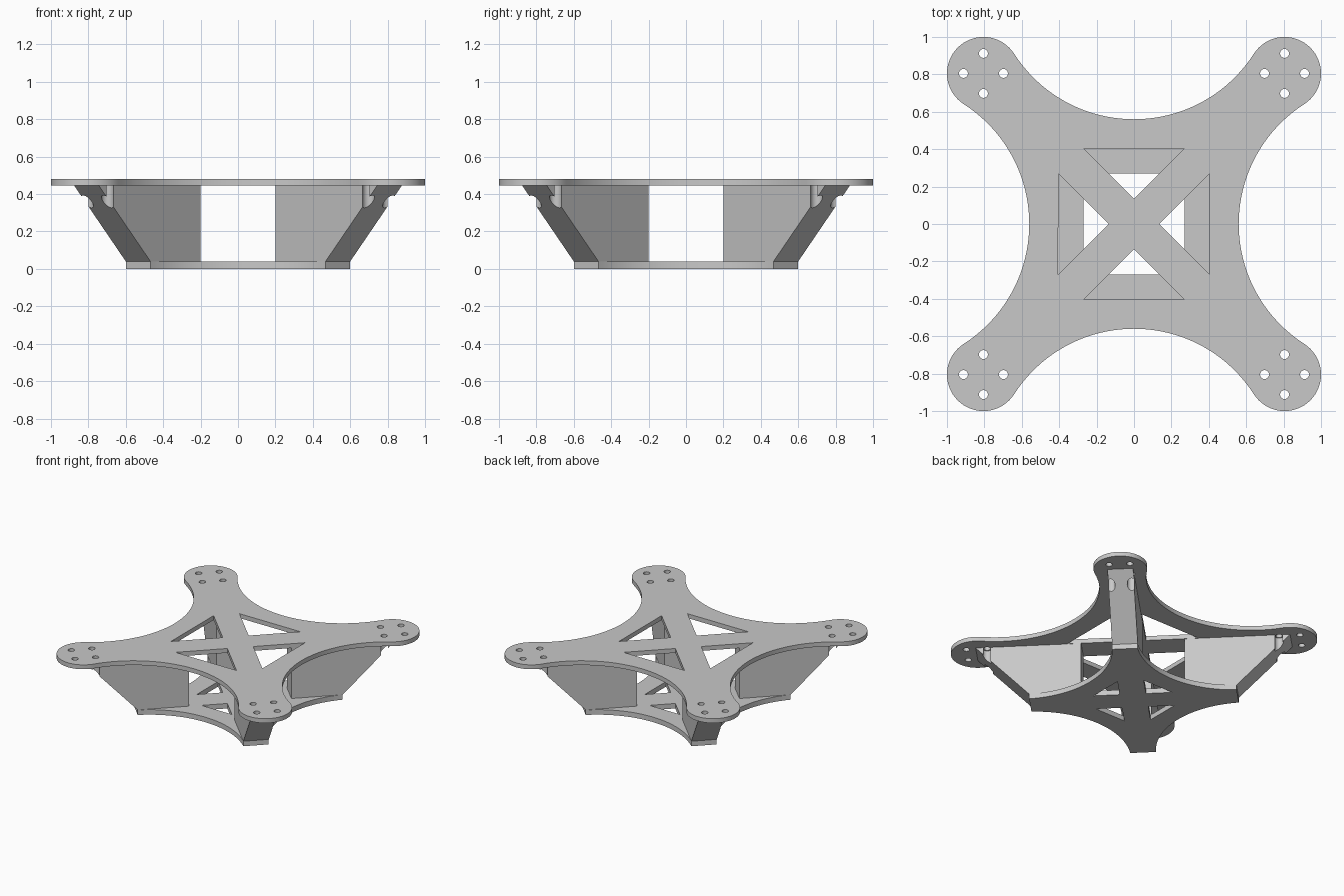
import bpy
import bmesh
from math import cos, sin, atan2, hypot, pi, sqrt
from mathutils import Matrix, Vector

if "Cube" in bpy.data.objects:
    bpy.data.objects.remove(bpy.data.objects["Cube"])

# Main dimensions
PLATE_LOW, LEG_TOP, HEIGHT = 0.04, 0.445, 0.48
LOBE, LOBE_R = 0.805, 0.195        # corner pad centre and radius
WAIST_TOP, WAIST_LOW = 0.56, 0.42  # half width at the middle of each side
STRUT = 0.135                      # strut offset from the diagonal
BOLT, BOLT_R = 0.107, 0.024

grey = bpy.data.materials.new("plain_grey")
grey.use_nodes = True
grey.diffuse_color = (0.58, 0.58, 0.58, 1)
grey.node_tree.nodes["Principled BSDF"].inputs["Base Color"].default_value = grey.diffuse_color


def arc(cx, cy, r, a, b, n):
    return [Vector((cx + r * cos(a + (b - a) * i / n), cy + r * sin(a + (b - a) * i / n)))
            for i in range(n + 1)]


def turned(points, quarter):
    rot = Matrix.Rotation(quarter * pi / 2, 2)
    return [rot @ p for p in points]


def activate(obj):
    bpy.ops.object.select_all(action='DESELECT')
    obj.select_set(True)
    bpy.context.view_layer.objects.active = obj


def finish(obj):
    """Clean the mesh, colour it and smooth the curved walls."""
    bm = bmesh.new()
    bm.from_mesh(obj.data)
    bmesh.ops.remove_doubles(bm, verts=bm.verts, dist=0.0005)
    bmesh.ops.recalc_face_normals(bm, faces=bm.faces)
    bm.to_mesh(obj.data)
    bm.free()
    obj.data.materials.clear()
    obj.data.materials.append(grey)
    activate(obj)
    bpy.ops.object.shade_smooth_by_angle(angle=pi / 6)


def plate(name, loops, z0, z1):
    """Flat plate from one outline and any number of hole loops."""
    curve = bpy.data.curves.new(name, 'CURVE')
    curve.dimensions, curve.fill_mode = '2D', 'BOTH'
    curve.extrude = (z1 - z0) / 2
    for loop in loops:
        spline = curve.splines.new('POLY')
        spline.points.add(len(loop) - 1)
        for point, p in zip(spline.points, loop):
            point.co = (p.x, p.y, 0, 1)
        spline.use_cyclic_u = True
    obj = bpy.data.objects.new(name, curve)
    bpy.context.collection.objects.link(obj)
    activate(obj)
    bpy.ops.object.convert(target='MESH')
    obj = bpy.context.object
    obj.data.transform(Matrix.Translation((0, 0, (z0 + z1) / 2)))
    finish(obj)
    return obj


def windows(outer):
    """Four triangular openings that leave a diagonal cross of struts."""
    half = outer - STRUT
    tri = [Vector((STRUT, 0)), Vector((outer, half)), Vector((outer, -half))]
    return [turned(tri, q) for q in range(4)]


# Top plate: round corner pads joined by tangent concave sides
c = (2 * LOBE ** 2 - (WAIST_TOP - LOBE_R) ** 2) / (2 * (LOBE - WAIST_TOP + LOBE_R))
side_r = c - WAIST_TOP
lean = atan2(LOBE, c - LOBE)
side = arc(c, 0, side_r, pi + lean, pi - lean, 40)
pad = arc(LOBE, LOBE, LOBE_R, -lean, pi / 2 + lean, 32)
outline = []
for q in range(4):
    outline += turned(side[:-1] + pad[:-1], q)
bolts = []
for q in range(4):
    for k in range(4):
        x, y = LOBE + BOLT * cos(k * pi / 2), LOBE + BOLT * sin(k * pi / 2)
        bolts.append(turned(arc(x, y, BOLT_R, 0, 2 * pi, 20)[:-1], q))
plate("top_plate", [outline] + bolts + windows(0.405), LEG_TOP, HEIGHT)

# Base plate: cut corners and shallow concave sides
ex, ey = 0.6, 0.468
sag = ex - WAIST_LOW
base_r = (ey ** 2 + sag ** 2) / (2 * sag)
swing = atan2(ey, base_r - sag)
base_side = arc(WAIST_LOW + base_r, 0, base_r, pi + swing, pi - swing, 32)
outline = []
for q in range(4):
    outline += turned(base_side, q)
plate("base_plate", [outline] + windows(0.27), 0, PLATE_LOW)

# Leg: slanted web along the diagonal, one profile given thickness
root2 = sqrt(2)
half_t = (ex - ey) / root2
profile = [(0.377, PLATE_LOW), ((ex + ey) / root2, PLATE_LOW), (1.145, LEG_TOP), (0.377, LEG_TOP)]
bm = bmesh.new()
face = bm.faces.new([bm.verts.new((d, -half_t, z)) for d, z in profile])
new = bmesh.ops.extrude_face_region(bm, geom=[face])["geom"]
bmesh.ops.translate(bm, vec=(0, 2 * half_t, 0), verts=[v for v in new if isinstance(v, bmesh.types.BMVert)])
bmesh.ops.recalc_face_normals(bm, faces=bm.faces)
mesh = bpy.data.meshes.new("leg")
bm.to_mesh(mesh)
bm.free()
leg = bpy.data.objects.new("back_left_leg", mesh)
bpy.context.collection.objects.link(leg)

# Clearance holes under the inner bolts
bm = bmesh.new()
for s in (-1, 1):
    place = Matrix.Translation(((LOBE * 2 - BOLT) / root2, s * BOLT / root2, 0.36))
    bmesh.ops.create_cone(bm, cap_ends=True, segments=24, radius1=0.032, radius2=0.032,
                          depth=0.24, matrix=place)
cut_mesh = bpy.data.meshes.new("hole_cutter")
bm.to_mesh(cut_mesh)
bm.free()
cutter = bpy.data.objects.new("hole_cutter", cut_mesh)
cutter.hide_render = True
bpy.context.collection.objects.link(cutter)
mod = leg.modifiers.new("holes", 'BOOLEAN')
mod.operation, mod.solver, mod.object = 'DIFFERENCE', 'EXACT', cutter
activate(leg)
bpy.ops.object.modifier_apply(modifier=mod.name)
bpy.data.objects.remove(cutter)
finish(leg)

# Repeat the leg at every corner
leg.rotation_euler.z = pi / 4
for q, name in enumerate(("back_right_leg", "front_right_leg", "front_left_leg"), 1):
    copy = leg.copy()
    copy.name = name
    copy.rotation_euler.z = pi / 4 + q * pi / 2
    bpy.context.collection.objects.link(copy)
